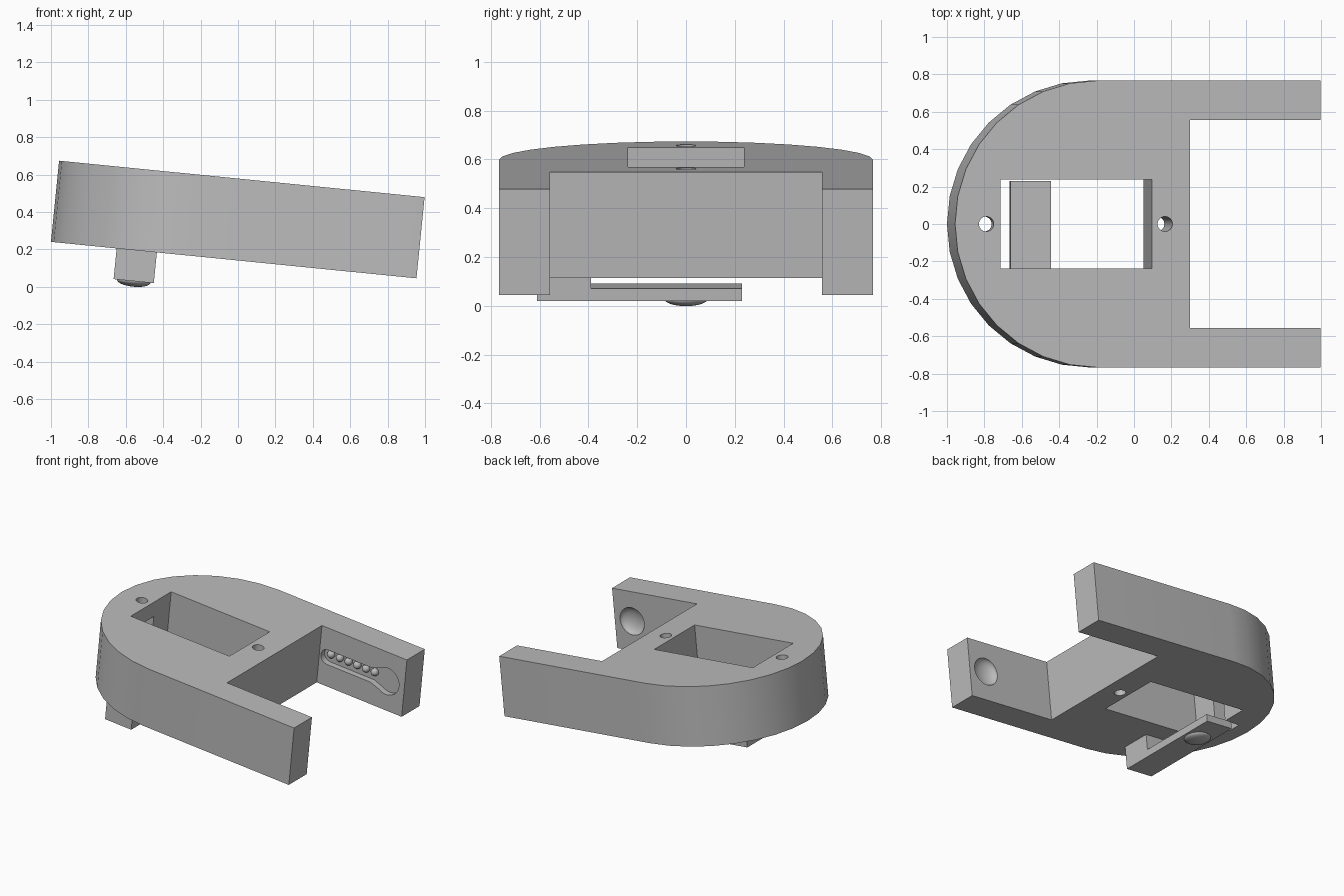
import bpy
import bmesh
from math import cos, sin, radians, atan
from mathutils import Matrix, Vector

cube = bpy.data.objects.get("Cube")
if cube:
    bpy.data.objects.remove(cube, do_unlink=True)

grey = bpy.data.materials.new("plain grey")
grey.use_nodes = True
color = (0.5, 0.5, 0.5, 1)
grey.diffuse_color = color
grey.node_tree.nodes["Principled BSDF"].inputs["Base Color"].default_value = color

HEIGHT, RADIUS, LENGTH = 0.436, 0.767, 1.964
GAP_X, GAP_Y = 1.263, 0.557
MID = HEIGHT / 2
# Everything is modelled level, then tilted as a whole
TILT = Matrix.Translation((-1, 0, 0.24)) @ Matrix.Rotation(atan(0.0997), 4, 'Y')


def finish(name, bm):
    bmesh.ops.recalc_face_normals(bm, faces=bm.faces)
    mesh = bpy.data.meshes.new(name)
    bm.to_mesh(mesh)
    bm.free()
    obj = bpy.data.objects.new(name, mesh)
    bpy.context.collection.objects.link(obj)
    mesh.materials.append(grey)
    return obj


def prism(name, outline, axis, low, high):
    """Extrude a 2D outline along the given axis."""
    def place(p, d):
        return Vector({'X': (d, *p), 'Y': (p[0], d, p[1]), 'Z': (*p, d)}[axis])
    bm = bmesh.new()
    face = bm.faces.new([bm.verts.new(place(p, low)) for p in outline])
    new = bmesh.ops.extrude_face_region(bm, geom=[face])["geom"]
    bmesh.ops.translate(bm, verts=[v for v in new if isinstance(v, bmesh.types.BMVert)],
                        vec=place((0, 0), high - low))
    return finish(name, bm)


def ellipsoid(name, center, radii, segments=32):
    bm = bmesh.new()
    bmesh.ops.create_uvsphere(bm, u_segments=segments, v_segments=segments // 2, radius=1,
                              matrix=Matrix.LocRotScale(center, None, radii))
    return finish(name, bm)


def arc(cx, cy, r, start, end, steps):
    angles = [radians(start + (end - start) * i / steps) for i in range(steps + 1)]
    return [(cx + r * cos(a), cy + r * sin(a)) for a in angles]


def rect(x0, x1, y0, y1):
    return [(x0, y0), (x1, y0), (x1, y1), (x0, y1)]


def cut(target, cutter):
    cutter.hide_render = True
    mod = target.modifiers.new("cut", 'BOOLEAN')
    mod.operation, mod.solver, mod.object = 'DIFFERENCE', 'EXACT', cutter
    bpy.context.view_layer.objects.active = target
    bpy.ops.object.modifier_apply(modifier=mod.name)
    bpy.data.objects.remove(cutter, do_unlink=True)


# Body: round end with two arms
body = prism("body", arc(RADIUS, 0, RADIUS, 90, 270, 16) + [
    (LENGTH, -RADIUS), (LENGTH, -GAP_Y), (GAP_X, -GAP_Y),
    (GAP_X, GAP_Y), (LENGTH, GAP_Y), (LENGTH, RADIUS)], 'Z', 0, HEIGHT)

# Rectangular window, screw holes and the nut slot beside the window
cut(body, prism("window_cutter", rect(0.243, 1.057, -0.237, 0.237), 'Z', -0.1, 0.6))
for x in (0.168, 1.128):
    cut(body, prism("screw_cutter", arc(x, 0, 0.04, 0, 345, 23), 'Z', -0.1, 0.6))
cut(body, prism("nut_cutter", rect(0.12, 0.26, -0.05, 0.05), 'Z', -0.1, 0.32))

# Dished recess on one arm
END_X = 1.82
cut(body, ellipsoid("dish_cutter", (END_X, -GAP_Y, MID), (0.1, 0.05, 0.1)))

# Keyhole-shaped recess on the other arm
keyhole = (arc(END_X, MID, 0.1, -125, 125, 20) + [(1.69, MID + 0.055)]
           + arc(1.33, MID, 0.055, 90, 270, 10) + [(1.69, MID - 0.055)])
cut(body, prism("keyhole_cutter", keyhole, 'Y', GAP_Y - 0.05, GAP_Y + 0.045))

# Row of contact pins in the keyhole
pins = [ellipsoid("contact_pin", (1.335 + 0.072 * i, GAP_Y + 0.035, MID + 0.01),
                  (0.028, 0.028, 0.028), 16) for i in range(6)]

# Spring latch under the body, with its rounded button
latch = prism("latch", [(-0.61, 0.01), (-0.61, -0.165), (0.23, -0.165),
                        (0.23, -0.113), (-0.39, -0.113), (-0.39, 0.01)], 'X', 0.353, 0.569)
button = ellipsoid("latch_button", (0.461, 0, -0.165), (0.09, 0.09, 0.03))

# Tilt and shade
parts = [body, latch, button] + pins
bpy.ops.object.select_all(action='DESELECT')
for part in parts:
    part.data.transform(TILT)
    part.select_set(True)
bpy.context.view_layer.objects.active = body
bpy.ops.object.shade_smooth_by_angle(angle=radians(30))
